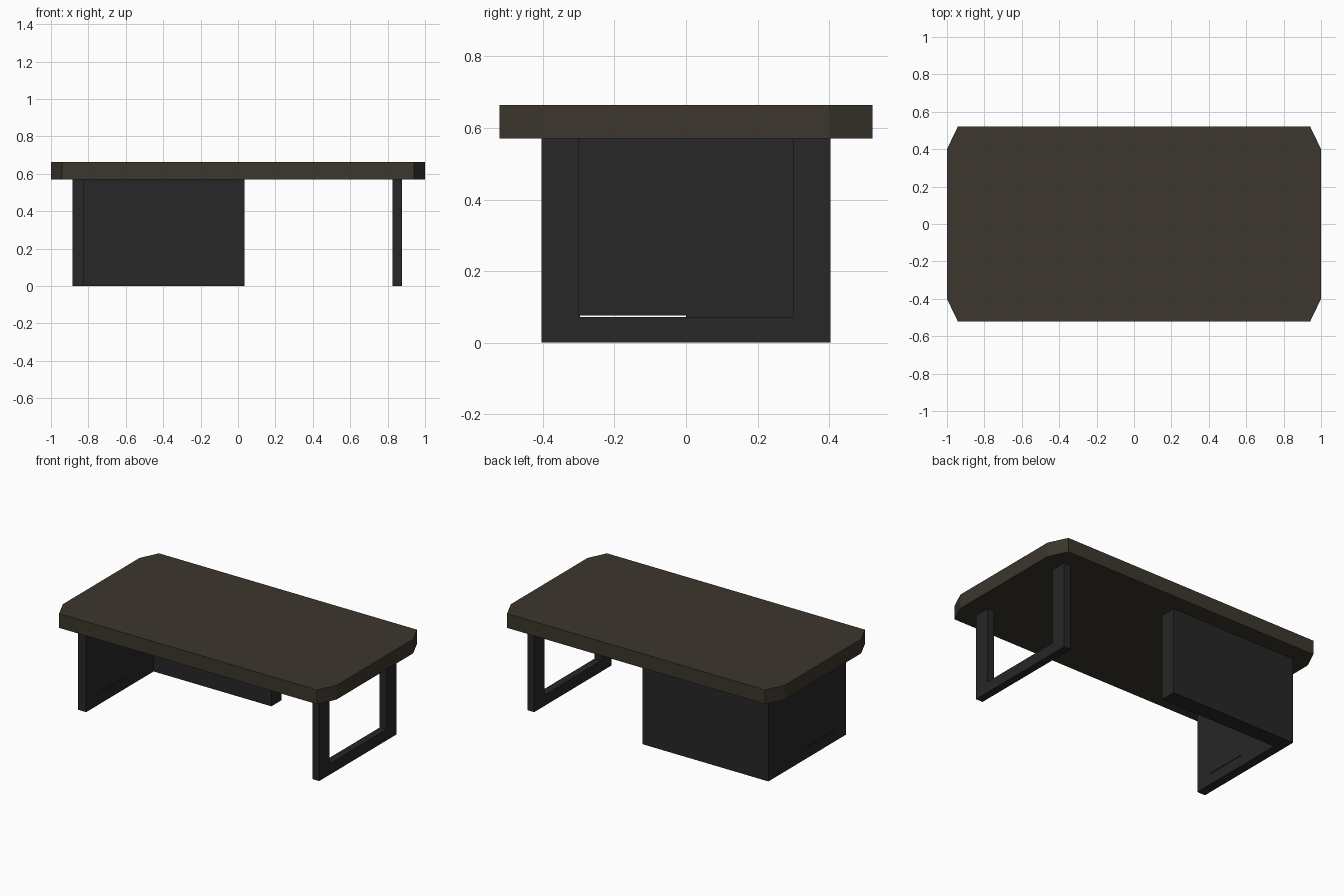
import bpy, bmesh
from mathutils import Vector

if "Cube" in bpy.data.objects:
    bpy.data.objects.remove(bpy.data.objects["Cube"])


def material(name, rgb):
    m = bpy.data.materials.new(name)
    m.diffuse_color = (*rgb, 1)
    m.use_nodes = True
    m.node_tree.nodes["Principled BSDF"].inputs["Base Color"].default_value = m.diffuse_color
    return m


def prism(name, points, offset, mat=None):
    """Extrude a closed planar profile by the offset vector."""
    bm = bmesh.new()
    face = bm.faces.new([bm.verts.new(p) for p in points])
    ext = bmesh.ops.extrude_face_region(bm, geom=[face])
    moved = [g for g in ext["geom"] if isinstance(g, bmesh.types.BMVert)]
    bmesh.ops.translate(bm, verts=moved, vec=Vector(offset))
    bmesh.ops.recalc_face_normals(bm, faces=bm.faces)
    me = bpy.data.meshes.new(name)
    bm.to_mesh(me)
    bm.free()
    ob = bpy.data.objects.new(name, me)
    bpy.context.collection.objects.link(ob)
    if mat:
        me.materials.append(mat)
    return ob


wood = material("dark_wood", (0.045, 0.037, 0.027))
metal = material("black_metal", (0.02, 0.02, 0.02))

H, TOP = 0.57, 0.664      # underside and top of the tabletop
W, IN = 0.404, 0.299      # outer and inner half width of the legs

# Tabletop: rectangle with clipped corners
quarter = [(1.0, 0.40), (0.942, 0.521)]
outline = quarter + [(-x, y) for x, y in reversed(quarter)]
outline += [(-x, -y) for x, y in outline]
prism("tabletop", [(x, y, H) for x, y in outline], (0, 0, TOP - H), wood)

# Right leg: open U-shaped frame
u_half = [(W, H), (IN, H), (IN, 0.072)]
u = u_half + [(-y, z) for y, z in reversed(u_half)] + [(-W, 0), (W, 0)]
prism("right_leg_frame", [(0.826, y, z) for y, z in u], (0.05, 0, 0), metal)

# Left side: L-shaped solid of end panel and back panel
ell = [(-0.885, -W), (-0.826, -W), (-0.826, IN), (0.035, IN), (0.035, W), (-0.885, W)]
panel = prism("left_corner_panel", [(x, y, 0) for x, y in ell], (0, 0, H), metal)

# Narrow slit low in the end panel
slit = [(-0.296, 0.071), (0, 0.071), (0, 0.075), (-0.296, 0.075)]
cutter = prism("slit_cutter", [(-0.95, y, z) for y, z in slit], (0.2, 0, 0))
cutter.hide_render = True
cutter.hide_set(True)
cut = panel.modifiers.new("slit", "BOOLEAN")
cut.operation = "DIFFERENCE"
cut.solver = "EXACT"
cut.object = cutter
